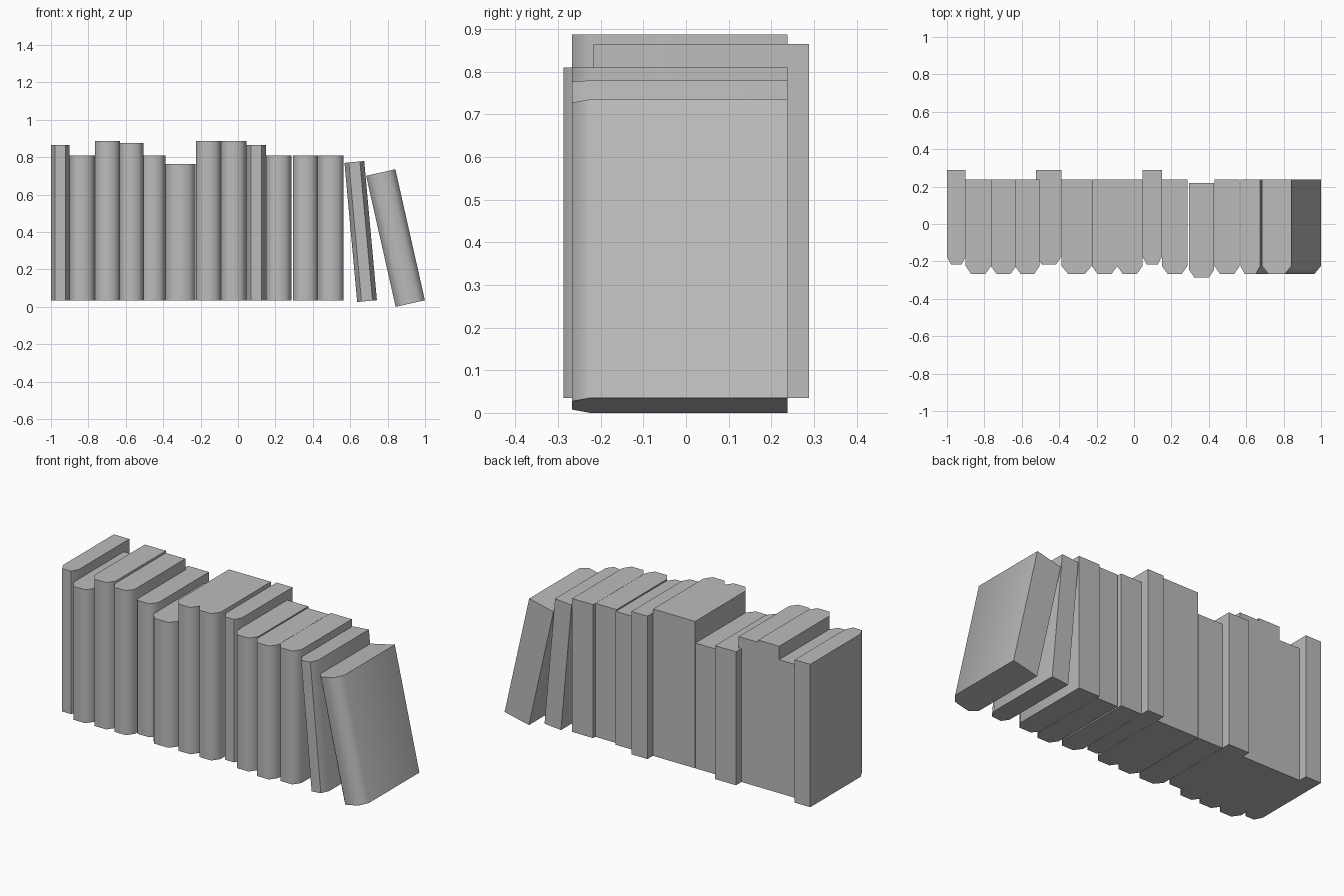
import bpy, bmesh, math
from mathutils import Matrix

cube = bpy.data.objects.get("Cube")
if cube:
    bpy.data.objects.remove(cube, do_unlink=True)

grey = bpy.data.materials.new("book_grey")
grey.use_nodes = True
COLOUR = (0.5, 0.5, 0.5, 1)
grey.diffuse_color = COLOUR
grey.node_tree.nodes["Principled BSDF"].inputs["Base Color"].default_value = COLOUR

DEPTH = 0.505


def book(name, left, width, top, front=-0.267, base=0.035, lean=0):
    """Extrude a plan outline with a bevelled spine; lean about the lower left edge."""
    inset, cut = 0.22 * width, 0.042
    plan = [(0, DEPTH), (0, cut), (inset, 0),
            (width - inset, 0), (width, cut), (width, DEPTH)]
    bm = bmesh.new()
    face = bm.faces.new([bm.verts.new((x, y, 0)) for x, y in plan])
    ext = bmesh.ops.extrude_face_region(bm, geom=[face])
    verts = [v for v in ext["geom"] if isinstance(v, bmesh.types.BMVert)]
    bmesh.ops.translate(bm, vec=(0, 0, top - base), verts=verts)
    bmesh.ops.recalc_face_normals(bm, faces=bm.faces)
    bm.transform(Matrix.Translation((left, front, base))
                 @ Matrix.Rotation(math.radians(-lean), 4, 'Y'))
    mesh = bpy.data.meshes.new(name)
    bm.to_mesh(mesh)
    bm.free()
    mesh.materials.append(grey)
    obj = bpy.data.objects.new(name, mesh)
    bpy.context.collection.objects.link(obj)
    bpy.ops.object.select_all(action='DESELECT')
    obj.select_set(True)
    bpy.context.view_layer.objects.active = obj
    bpy.ops.object.shade_smooth_by_angle(angle=math.radians(60))


# Upright books: left edge, width, top, spine position
FLUSH, BACK, FORWARD = -0.267, -0.217, -0.287
row = [
    (-1.0, 0.1, 0.865, BACK),
    (-0.9, 0.135, 0.81, FLUSH),
    (-0.765, 0.135, 0.888, FLUSH),
    (-0.635, 0.13, 0.875, FLUSH),
    (-0.523, 0.135, 0.81, BACK),
    (-0.387, 0.16, 0.763, FLUSH),
    (-0.225, 0.135, 0.888, FLUSH),
    (-0.09, 0.135, 0.888, FLUSH),
    (0.046, 0.103, 0.865, BACK),
    (0.15, 0.135, 0.81, FLUSH),
    (0.294, 0.135, 0.81, FORWARD),
    (0.43, 0.135, 0.81, FLUSH),
]
for i, (left, width, top, front) in enumerate(row, 1):
    book(f"upright_book_{i}", left, width, top, front)

# Two books leaning against the row
book("leaning_book_thin", 0.637, 0.106, 0.773, base=0.026, lean=5.2)
book("leaning_book_thick", 0.843, 0.16, 0.718, base=0.0, lean=12.7)
